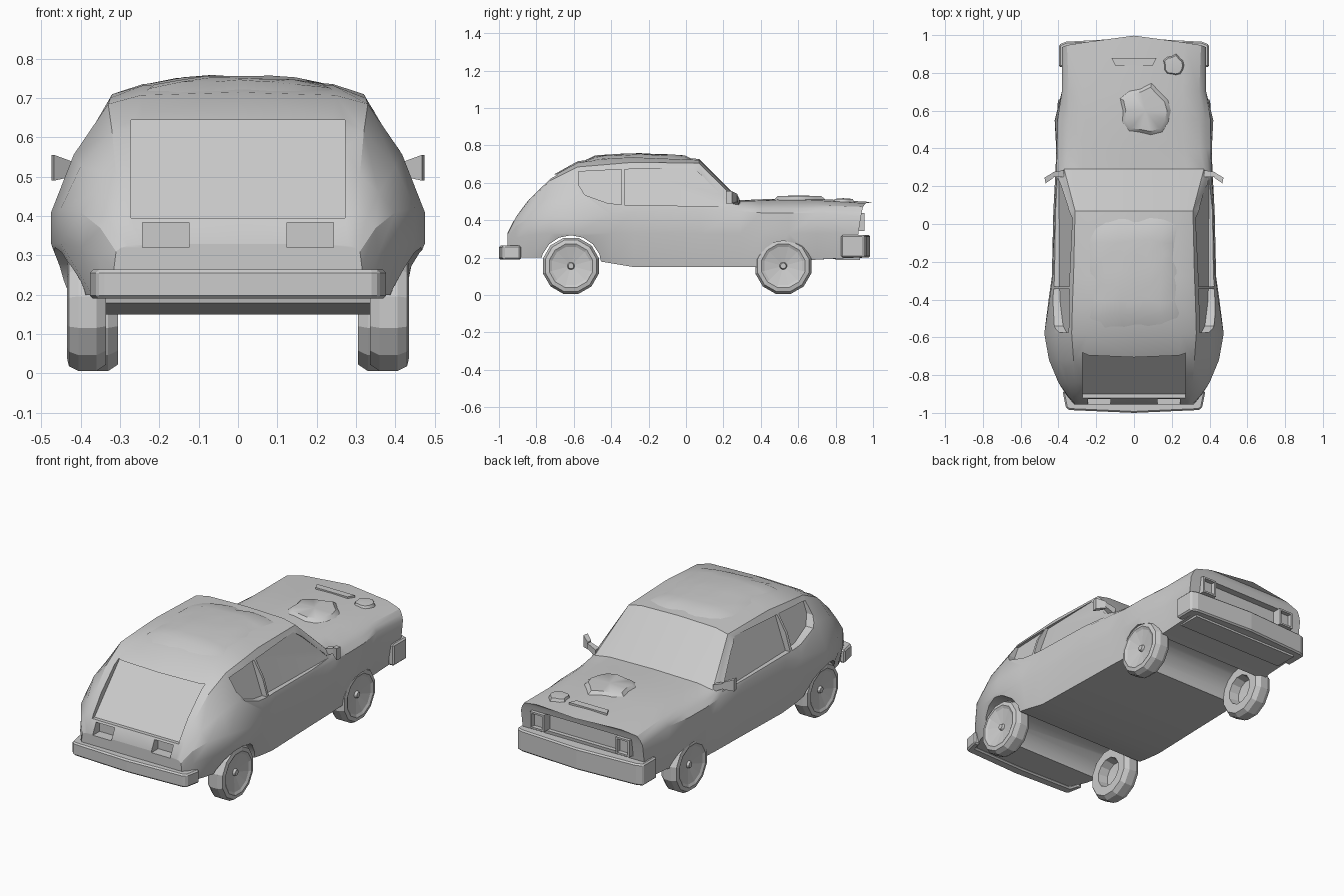
import bpy, bmesh, math, random
from mathutils import Vector

if "Cube" in bpy.data.objects:
    bpy.data.objects.remove(bpy.data.objects["Cube"])

random.seed(4)


def make(name, verts, faces, smooth=0):
    me = bpy.data.meshes.new(name)
    me.from_pydata(verts, [], faces)
    bm = bmesh.new()
    bm.from_mesh(me)
    bmesh.ops.recalc_face_normals(bm, faces=bm.faces)
    bm.to_mesh(me)
    bm.free()
    ob = bpy.data.objects.new(name, me)
    bpy.context.collection.objects.link(ob)
    if smooth:
        shade(ob, smooth)
    return ob


def shade(ob, angle):
    bpy.ops.object.select_all(action='DESELECT')
    ob.select_set(True)
    bpy.context.view_layer.objects.active = ob
    bpy.ops.object.shade_smooth_by_angle(angle=math.radians(angle))


def prism(name, low, high):
    """Solid between two matching outlines."""
    n = len(low)
    sides = [(i, (i + 1) % n, (i + 1) % n + n, i + n) for i in range(n)]
    return make(name, low + high, sides + [tuple(range(n)), tuple(range(n, 2 * n))])


def box(name, x0, x1, y0, y1, z0, z1):
    q = [(x0, y0), (x1, y0), (x1, y1), (x0, y1)]
    return prism(name, [(x, y, z0) for x, y in q], [(x, y, z1) for x, y in q])


# Body stations: y, bottom z, bottom x, waist x, waist z, belt x, belt z, roof edge x, z, centre z
stations = [
    (-.955, .20, .31, .315, .27, .31, .31, .28, .325, .33),
    (-.91, .20, .34, .355, .30, .35, .37, .30, .415, .42),
    (-.84, .20, .37, .40, .32, .40, .41, .31, .505, .52),
    (-.72, .20, .40, .45, .33, .45, .42, .32, .615, .637),
    (-.58, .20, .42, .475, .33, .475, .41, .33, .685, .715),
    (-.40, .17, .42, .452, .33, .447, .43, .325, .70, .742),
    (-.28, .15, .41, .435, .33, .43, .45, .32, .71, .745),
    (.07, .15, .40, .427, .33, .42, .46, .312, .705, .728),
    (.29, .15, .395, .415, .33, .41, .45, .37, .487, .507),
    (.40, .15, .39, .412, .33, .407, .44, .35, .483, .512),
    (.55, .17, .38, .42, .33, .405, .44, .345, .482, .517),
    (.70, .19, .36, .382, .33, .382, .44, .345, .48, .515),
    (.94, .20, .36, .382, .33, .382, .42, .355, .472, .497),
]
verts, faces = [], []
for k, (y, zb, xb, xm, zm, xs, zs, xr, zr, zc) in enumerate(stations):
    bulge = .015 if zr - zs > .12 else .003
    half = [(xb, zb), (xm, zm), (xs, zs), ((xs + xr) / 2 + bulge, (zs + zr) / 2 + bulge * .6),
            (xr, zr), (xr * .75, zr + .75 * (zc - zr))]
    ring = [(0, zb)] + half + [(0, zc)] + [(-x, z) for x, z in reversed(half)]
    for x, z in ring:
        nose = (z - .45) * .15 + .05 * (1 - abs(x) / .38) if k == len(stations) - 1 else 0
        verts.append((x, y + nose, z))
n = 14
for k in range(len(stations) - 1):
    faces += [(k * n + i, k * n + (i + 1) % n, (k + 1) * n + (i + 1) % n, (k + 1) * n + i) for i in range(n)]
for b in (0, n * (len(stations) - 1)):
    faces += [(b, b + 1, b + 13), (b + 6, b + 7, b + 8)]
    faces += [(b + i, b + i + 1, b + 13 - i, b + 14 - i) for i in range(1, 6)]
body = make("car_body", verts, faces)

# Cutters: wheel arches, side windows, rear window, tail lamps, grille
cutters = []
for y, r in ((-.615, .165), (.52, .135)):
    q = [(y + r * math.cos(a), .155 + r * math.sin(a)) for a in [i * math.tau / 16 for i in range(16)]]
    cutters.append(prism("arch_cutter", [(-.6, *p) for p in q], [(.6, *p) for p in q]))
front_win = [(-.33, .672), (.03, .683), (.09, .635), (.25, .473), (-.33, .482)]
rear_win = [(-.575, .66), (-.345, .672), (-.345, .483), (-.42, .492), (-.54, .535), (-.575, .59)]
for s in (1, -1):
    for q in (front_win, rear_win):
        cutters.append(prism("window_cutter", [(s * (.398 - (z - .47) * .35), y, z) for y, z in q],
                             [(s * .6, y, z) for y, z in q]))
    cutters.append(box("lamp_cutter", *sorted((s * .125, s * .243)), -1.1, -.895, .32, .384))
slope = [(-.67, .645), (-.90, .395), (-1.1, .395), (-1.1, .645)]
cutters.append(prism("rear_window_cutter", [(-.272, *p) for p in slope], [(.272, *p) for p in slope]))
cutters.append(box("grille_cutter", -.315, .315, .90, 1.1, .34, .44))
for c in cutters:
    c.hide_render = True
    m = body.modifiers.new("cut", 'BOOLEAN')
    m.operation, m.object, m.solver = 'DIFFERENCE', c, 'EXACT'
graph = bpy.context.evaluated_depsgraph_get()
cut_mesh = bpy.data.meshes.new_from_object(body.evaluated_get(graph))
body.modifiers.clear()
body.data = cut_mesh
for c in cutters:
    bpy.data.objects.remove(c)
shade(body, 28)

# Bumpers wrap round the corners
def bumper(name, half, z0, z1):
    q = half + [(-x, y) for x, y in reversed(half) if x > 0]
    ob = prism(name, [(x, y, z0) for x, y in q], [(x, y, z1) for x, y in q])
    m = ob.modifiers.new("bevel", 'BEVEL')
    m.width, m.segments = .008, 1


bumper("rear_bumper", [(0, -.94), (.33, -.93), (.345, -.88), (.378, -.885), (.36, -.975), (.34, -.985), (0, -1)], .19, .264)
bumper("front_bumper", [(0, .89), (.34, .89), (.36, .83), (.397, .83), (.397, .95), (.36, .965), (0, .985)], .2, .322)
box("front_apron", -.34, .34, .80, .93, .188, .215)

# Headlamps: square bezel with a sunken lens
for s in (1, -1):
    x0, x1 = sorted((s * .225, s * .312))
    box("headlamp_lens", x0, x1, .895, .93, .345, .435)
    for a, b, c, d in ((x0, x1, .342, .352), (x0, x1, .428, .438), (x0, x0 + .01, .352, .428), (x1 - .01, x1, .352, .428)):
        box("headlamp_bezel", a, b, .895, .955, c, d)

# Wheels: lathed low-poly tyre, dished outside and hollow inside
def wheel(name, s, x_out, y):
    prof = [(0, -.012), (.015, -.012), (.02, -.025), (.105, -.008), (.12, 0), (.142, -.005), (.155, -.03),
            (.155, -.075), (.138, -.1), (.085, -.1), (.075, -.045), (0, -.04)]
    k, m = 12, len(prof)
    v = [(s * (x_out + d), y + r * math.cos(a), .156 + r * math.sin(a))
         for a in [(i + .5) * math.tau / k for i in range(k)] for r, d in prof]
    f = [(i * m + j, i * m + j + 1, (i + 1) % k * m + j + 1, (i + 1) % k * m + j)
         for i in range(k) for j in range(m - 1)]
    ob = make(name, v, f)
    bm = bmesh.new()
    bm.from_mesh(ob.data)
    bmesh.ops.remove_doubles(bm, verts=bm.verts, dist=1e-5)
    bmesh.ops.recalc_face_normals(bm, faces=bm.faces)
    bm.to_mesh(ob.data)
    bm.free()


for s in (1, -1):
    wheel("rear_wheel", s, .435, -.615)
    wheel("front_wheel", s, .405, .52)
    # Wing mirrors on short arms
    prism("wing_mirror", [(s * .425, .245, .5), (s * .425, .275, .5), (s * .425, .275, .54), (s * .425, .245, .54)],
          [(s * .468, .215, .49), (s * .474, .245, .49), (s * .474, .245, .556), (s * .468, .215, .556)])
    prism("mirror_arm", [(s * .37, .25, .475), (s * .37, .285, .475), (s * .37, .285, .515), (s * .37, .25, .515)],
          [(s * .43, .25, .505), (s * .43, .275, .505), (s * .43, .275, .535), (s * .43, .25, .535)])

# Lumpy cover on the roof
gx, gy = 9, 9
v, f = [], []
for j in range(gy):
    for i in range(gx):
        u, t = i / 4 - 1, j / 4 - 1
        edge = max(abs(u), abs(t)) > .99
        wob = random.uniform(-.012, .012)
        z = .755 - .052 * abs(u) ** 3 - .032 * t ** 4 + random.uniform(-.004, .005)
        v.append((u * .295 + wob, -.25 + t * .315 + (wob if t < .9 else 0), z - (.012 if edge else 0)))
for j in range(gy - 1):
    for i in range(gx - 1):
        f.append((j * gx + i, j * gx + i + 1, (j + 1) * gx + i + 1, (j + 1) * gx + i))
make("roof_cover", v, f, 40)

# Irregular patches and raised lip on the bonnet
def patch(name, cx, cy, r, z):
    k = 14
    v = []
    for scale, dz in ((1, -.022), (.85, -.004)):
        random.seed(9)
        for i in range(k):
            a = i * math.tau / k
            d = r * scale * random.uniform(.85, 1.1)
            v.append((cx + d * math.cos(a), cy + d * math.sin(a), z + dz))
    v.append((cx, cy, z))
    f = [(i, (i + 1) % k, (i + 1) % k + k, i + k) for i in range(k)]
    f += [(i + k, (i + 1) % k + k, 2 * k) for i in range(k)]
    make(name, v, f, 40)


patch("bonnet_patch", .06, .6, .14, .533)
patch("small_bonnet_patch", .21, .84, .058, .518)
prism("bonnet_lip", [(-.12, .88, .5), (.12, .88, .5), (.1, .84, .5), (-.1, .84, .5)],
      [(-.12, .88, .512), (.12, .88, .512), (.1, .84, .513), (-.1, .84, .513)])
